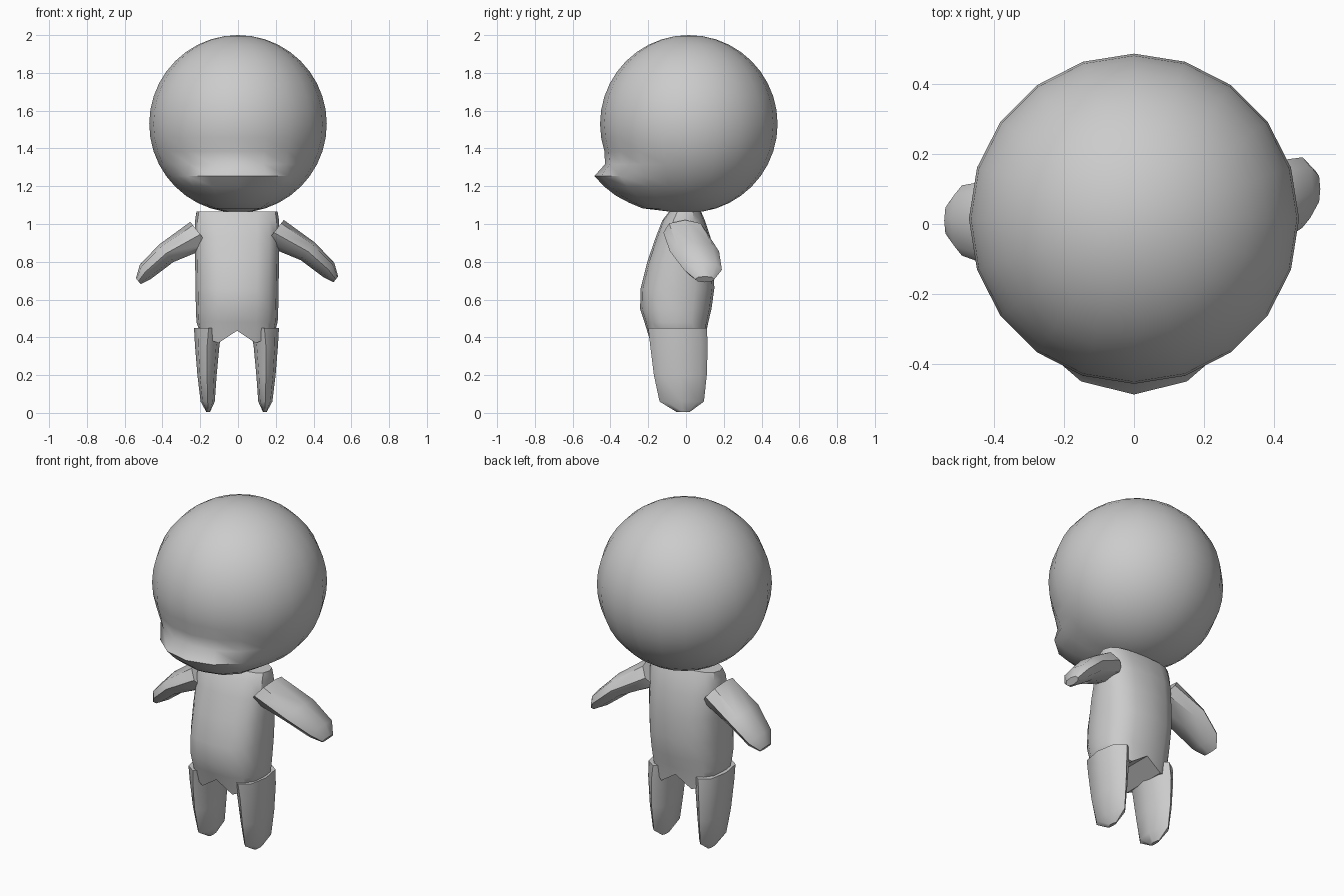
import bpy, bmesh
from math import sin, cos, pi, radians, atan2, hypot
from mathutils import Vector

if "Cube" in bpy.data.objects:
    bpy.data.objects.remove(bpy.data.objects["Cube"])


def finish(name, bm, angle):
    bmesh.ops.recalc_face_normals(bm, faces=bm.faces[:])
    me = bpy.data.meshes.new(name)
    bm.to_mesh(me)
    bm.free()
    ob = bpy.data.objects.new(name, me)
    bpy.context.collection.objects.link(ob)
    bpy.ops.object.select_all(action='DESELECT')
    ob.select_set(True)
    bpy.context.view_layer.objects.active = ob
    bpy.ops.object.shade_smooth_by_angle(angle=radians(angle))
    return ob


def ring(center, u, v, n, power=2.0, phase=0.0):
    """Superellipse section spanned by half-axes u and v."""
    pts = []
    for i in range(n):
        a = 2 * pi * i / n + phase
        c, s = round(cos(a), 6), round(sin(a), 6)
        c = (1 if c >= 0 else -1) * abs(c) ** (2 / power)
        s = (1 if s >= 0 else -1) * abs(s) ** (2 / power)
        pts.append(Vector(center) + Vector(u) * c + Vector(v) * s)
    return pts


def loft(name, rings, angle=40):
    bm = bmesh.new()
    rows = [[bm.verts.new(p) for p in r] for r in rings]
    n = len(rows[0])
    for a, b in zip(rows, rows[1:]):
        for i in range(n):
            j = (i + 1) % n
            bm.faces.new((a[i], a[j], b[j], b[i]))
    # end caps as strips running front to back
    for r in (rows[0], rows[-1]):
        for i in range(n // 2):
            quad = list(dict.fromkeys((r[i], r[i + 1], r[(n - i - 1) % n], r[(n - i) % n])))
            bm.faces.new(quad)
    return finish(name, bm, angle)


# Head: sphere with the lower front rings pulled out into a muzzle
bm = bmesh.new()
bmesh.ops.create_uvsphere(bm, u_segments=20, v_segments=20, radius=0.47)
push = {-27: 0.025, -36: 0.12, -45: 0.115, -54: 0.11, -63: 0.10, -72: 0.10, -81: 0.03}
for v in bm.verts:
    r = hypot(v.co.x, v.co.y)
    lat = round(atan2(v.co.z, r) * 180 / pi)
    az = abs(atan2(v.co.x, -v.co.y))
    if lat in push and az < pi / 3:
        k = 1 + push[lat] * cos(1.5 * az) / r
        v.co.x *= k
        v.co.y *= k
    v.co += Vector((0, 0.015, 1.53))
finish("head", bm, 60)

# Torso: rounded sections, belly forward, arched underside
N = 16
sections = [  # z, front y, back y, half width
    (1.065, -0.09, 0.08, 0.215), (1.02, -0.125, 0.10, 0.222), (0.93, -0.16, 0.13, 0.222),
    (0.80, -0.205, 0.145, 0.222), (0.66, -0.24, 0.15, 0.22), (0.55, -0.243, 0.135, 0.218),
    (0.48, -0.22, 0.118, 0.215)]
body = [ring((-0.005, (f + b) / 2, z), (w, 0, 0), (0, (b - f) / 2, 0), N, 2.6)
        for z, f, b, w in sections]
bottom = ring((-0.005, -0.045, 0), (0.205, 0, 0), (0, 0.15, 0), N, 2.6)
arch = [0.45, 0.42, 0.39, 0.37, 0.435]
for i, p in enumerate(bottom):
    k = i % (N // 2)
    p.z = arch[min(k, N // 2 - k)]
body.append(bottom)
loft("torso", body, 35)

# Legs: flattened tapering columns with blunt feet
leg_sections = [  # z, inner x, outer x, front y, back y
    (0.45, 0.07, 0.225, -0.20, 0.11), (0.36, 0.09, 0.22, -0.19, 0.115),
    (0.20, 0.105, 0.207, -0.17, 0.11), (0.06, 0.115, 0.19, -0.14, 0.095),
    (0.005, 0.14, 0.16, -0.05, 0.02)]
for side, shift, label in ((-1, -0.008, "left"), (1, -0.008, "right")):
    loft(label + "_leg",
         [ring((side * (i + o) / 2 + shift, (f + b) / 2, z),
               (side * (o - i) / 2, 0, 0), (0, (b - f) / 2, 0), 8, 2.3)
          for z, i, o, f, b in leg_sections], 45)

# Arms: flat paddles sloping outward, the right one swung further back
arm_sections = [  # x, z, half thickness, half depth
    (0.19, 0.955, 0.085, 0.115), (0.37, 0.855, 0.06, 0.13),
    (0.48, 0.757, 0.048, 0.10), (0.518, 0.707, 0.02, 0.05)]
for side, dz, ys, label in ((-1, -0.01, (-0.01, 0.0, 0.01, 0.01), "left"),
                            (1, 0, (-0.005, 0.045, 0.09, 0.10), "right")):
    loft(label + "_arm",
         [ring((side * (x + (0.01 if side < 0 else 0)), y, z + dz),
               (side * t * 0.62, 0, t * 0.78), (0, d, 0), 8, 2.2)
          for (x, z, t, d), y in zip(arm_sections, ys)], 45)
